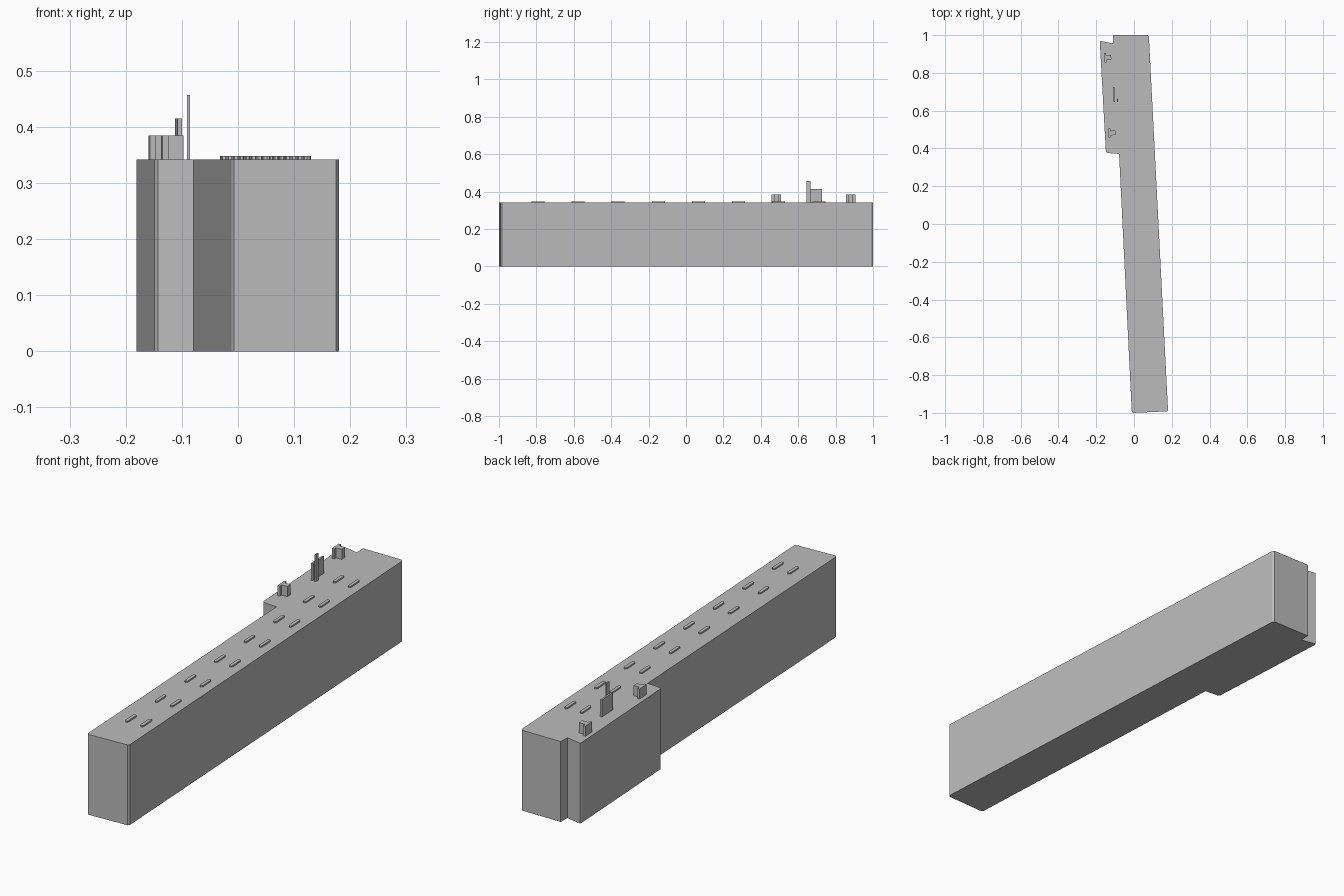
import bpy
import bmesh
import math

cube = bpy.data.objects.get("Cube")
if cube:
    bpy.data.objects.remove(cube, do_unlink=True)

TILT = 0.052   # plan angle of the long axis
ROOF = 0.342

grey = bpy.data.materials.new("plain_grey")
grey.use_nodes = True
grey.diffuse_color = (0.5, 0.5, 0.5, 1)
grey.node_tree.nodes["Principled BSDF"].inputs["Base Color"].default_value = (0.5, 0.5, 0.5, 1)


def prism(name, outline, z0, z1, origin=(0, 0), angle=0.0):
    """Extrude a counter-clockwise plan outline from z0 to z1."""
    bm = bmesh.new()
    base = bm.faces.new([bm.verts.new((x, y, z0)) for x, y in outline])
    up = bmesh.ops.extrude_face_region(bm, geom=[base])["geom"]
    for v in up:
        if isinstance(v, bmesh.types.BMVert):
            v.co.z = z1
    bmesh.ops.recalc_face_normals(bm, faces=bm.faces)
    mesh = bpy.data.meshes.new(name)
    bm.to_mesh(mesh)
    bm.free()
    mesh.materials.append(grey)
    ob = bpy.data.objects.new(name, mesh)
    ob.location = (*origin, 0)
    ob.rotation_euler.z = angle
    bpy.context.collection.objects.link(ob)
    return ob


def rect(w, d):
    return [(-w / 2, -d / 2), (w / 2, -d / 2), (w / 2, d / 2), (-w / 2, d / 2)]


def capsule(w, d, n=4):
    r = w / 2
    pts = []
    for start, cy in ((0, d / 2 - r), (math.pi, r - d / 2)):
        for i in range(n + 1):
            a = start + math.pi * i / n
            pts.append((r * math.cos(a), cy + r * math.sin(a)))
    return pts


# Main block with the side wing and its notched back corner
prism("building_block", [
    (-0.007, -1), (0.175, -0.992), (0.18, -0.985), (0.079, 0.99), (0.073, 1),
    (-0.11, 1), (-0.11, 0.956), (-0.178, 0.969), (-0.181, 0.962),
    (-0.149, 0.385), (-0.143, 0.376), (-0.079, 0.371), (-0.012, -0.99),
], 0, ROOF)

# Two rows of low skylights
for i in range(8):
    y = 0.71 - 0.2145 * i
    for side, x in (("right", -0.024), ("left", 0.048)):
        prism(f"skylight_{side}_{i + 1}", capsule(0.014, 0.07), ROOF - 0.002, ROOF + 0.006,
              (x + 0.0105 * i, y), TILT)

# T-shaped vents on the wing
for label, x, y in (("back", -0.153, 0.881), ("front", -0.13, 0.482)):
    prism(f"vent_wall_{label}", rect(0.011, 0.05), ROOF - 0.002, 0.385, (x, y), TILT)
    prism(f"vent_stem_{label}", rect(0.029, 0.024), ROOF - 0.002, 0.385, (x + 0.018, y), TILT)

# Upright panel with a thin mast beside it
prism("roof_panel", rect(0.008, 0.08), ROOF - 0.002, 0.415, (-0.106, 0.686), TILT)
prism("roof_mast", rect(0.005, 0.019), ROOF - 0.002, 0.457, (-0.088, 0.655))
